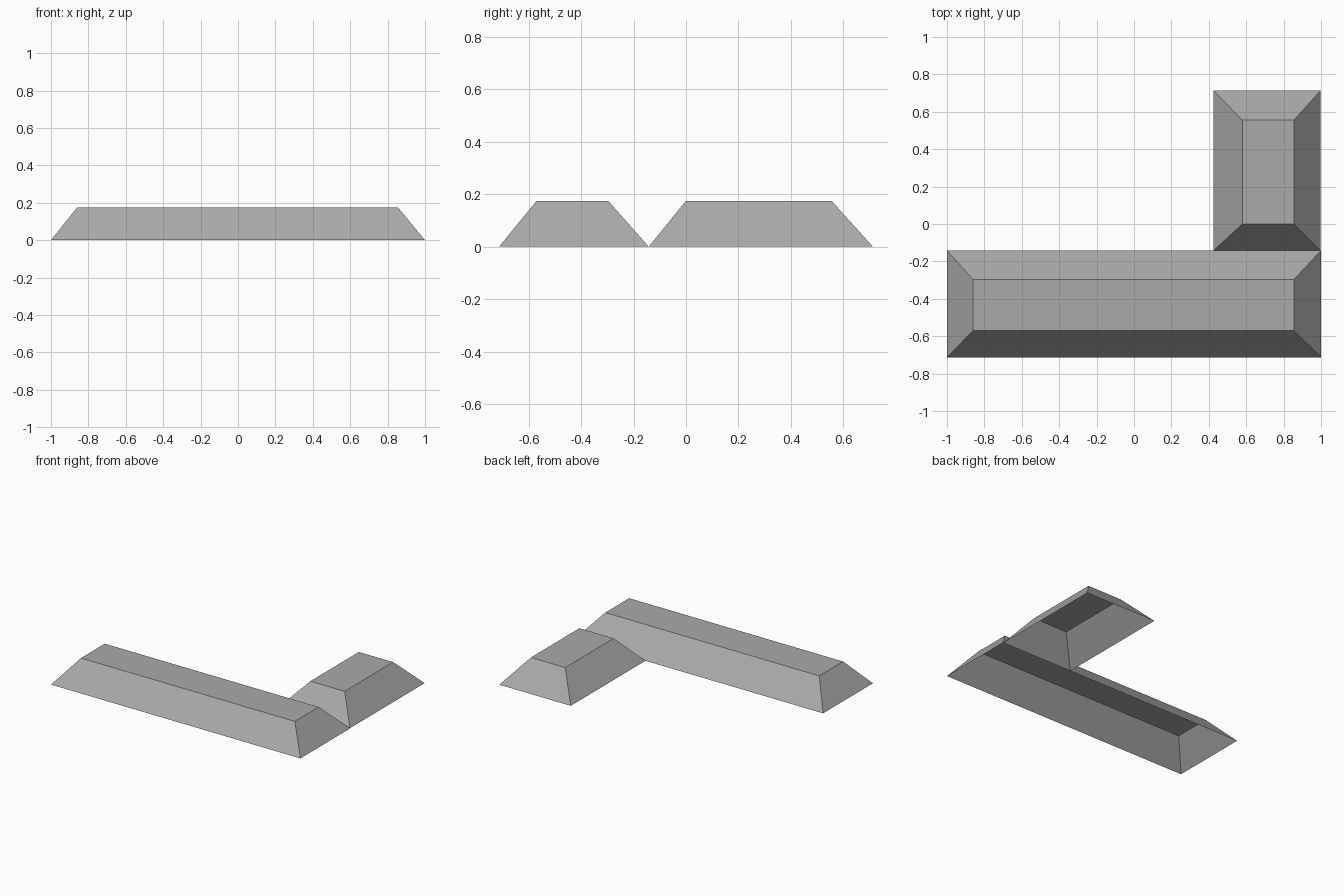
import bpy
import bmesh

cube = bpy.data.objects.get("Cube")
if cube:
    bpy.data.objects.remove(cube, do_unlink=True)

HEIGHT = 0.175

# Plain grey shared by both blocks
grey = bpy.data.materials.new("plain grey")
grey.use_nodes = True
color = (0.4, 0.4, 0.4, 1)
grey.diffuse_color = color
grey.node_tree.nodes["Principled BSDF"].inputs["Base Color"].default_value = color


def rectangle(bm, bounds, z):
    x0, x1, y0, y1 = bounds
    return [bm.verts.new((x, y, z)) for x, y in ((x0, y0), (x1, y0), (x1, y1), (x0, y1))]


def sloped_block(name, base, top):
    """Hollow block with sloping sides, a flat top and an open bottom."""
    bm = bmesh.new()
    low = rectangle(bm, base, 0)
    high = rectangle(bm, top, HEIGHT)
    bm.faces.new(high)
    for i in range(4):
        j = (i + 1) % 4
        bm.faces.new((low[i], low[j], high[j], high[i]))
    mesh = bpy.data.meshes.new(name)
    bm.to_mesh(mesh)
    bm.free()
    mesh.materials.append(grey)
    obj = bpy.data.objects.new(name, mesh)
    bpy.context.collection.objects.link(obj)
    return obj


# Long block across the front, short block running back from its left end
sloped_block("long_block", (-1, 1, -0.713, -0.142), (-0.86, 0.855, -0.57, -0.297))
sloped_block("short_block", (0.425, 0.997, -0.142, 0.713), (0.58, 0.855, 0, 0.555))
